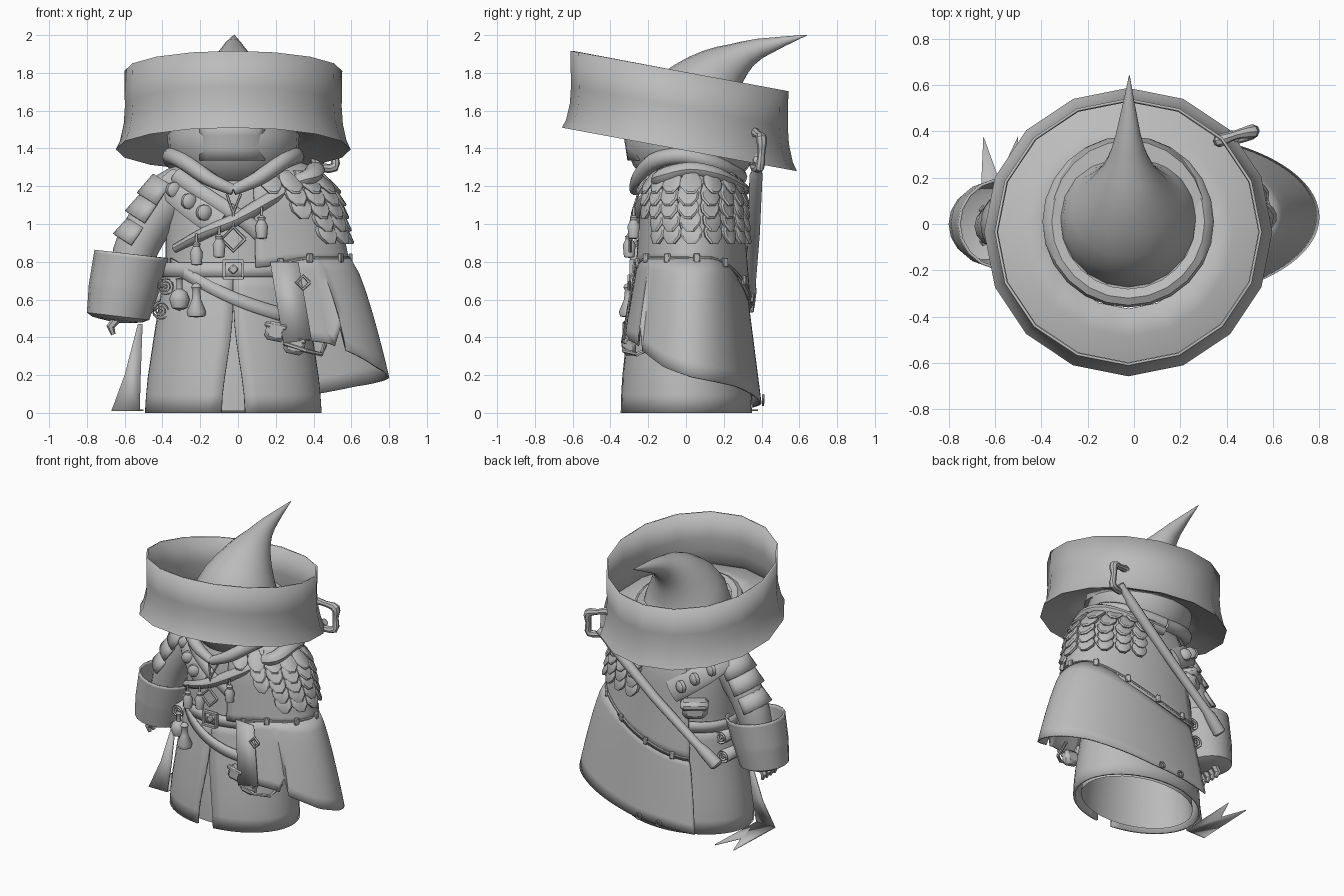
import bpy, bmesh, math
from math import sin, cos, radians, pi, sqrt
from mathutils import Vector, Matrix

if "Cube" in bpy.data.objects:
    bpy.data.objects.remove(bpy.data.objects["Cube"])

grey = bpy.data.materials.new("plain grey")
grey.use_nodes = True
grey.diffuse_color = (0.5, 0.5, 0.5, 1)
grey.node_tree.nodes["Principled BSDF"].inputs["Base Color"].default_value = (0.5, 0.5, 0.5, 1)


# ---- helpers ----
def finish(name, bm, thick=0):
    bmesh.ops.remove_doubles(bm, verts=bm.verts, dist=0.0005)
    bmesh.ops.recalc_face_normals(bm, faces=bm.faces)
    me = bpy.data.meshes.new(name)
    bm.to_mesh(me)
    bm.free()
    ob = bpy.data.objects.new(name, me)
    bpy.context.collection.objects.link(ob)
    me.materials.append(grey)
    bpy.ops.object.select_all(action='DESELECT')
    ob.select_set(True)
    bpy.context.view_layer.objects.active = ob
    bpy.ops.object.shade_smooth_by_angle(angle=radians(40))
    if thick:
        ob.modifiers.new("thickness", 'SOLIDIFY').thickness = thick
    return ob


def sheet(name, nu, nv, func, thick=0, caps=False):
    """Grid surface from func(u, v), both 0..1."""
    bm = bmesh.new()
    rows = [[bm.verts.new(func(i / nu, j / nv)) for i in range(nu + 1)] for j in range(nv + 1)]
    for a, b in zip(rows, rows[1:]):
        for i in range(nu):
            bm.faces.new((a[i], a[i + 1], b[i + 1], b[i]))
    if caps:
        for row in (rows[0], rows[-1]):
            bm.faces.new(row[:-1])
    return finish(name, bm, thick)


def at(table, x):
    """Linear lookup of a value tuple from rows of (key, values...)."""
    if x <= table[0][0]:
        return table[0][1:]
    for p, q in zip(table, table[1:]):
        if x <= q[0]:
            f = (x - p[0]) / (q[0] - p[0])
            return [a + (b - a) * f for a, b in zip(p[1:], q[1:])]
    return table[-1][1:]


def lathe(name, profile, loc, n=12, thick=0, shear=0, matrix=Matrix()):
    keys = [(i,) + p for i, p in enumerate(profile)]

    def f(u, v):
        r, z = at(keys, v * (len(profile) - 1))
        x, y = r * cos(2 * pi * u), r * sin(2 * pi * u)
        return Vector(loc) + matrix @ Vector((x, y, z - shear * y))
    return sheet(name, n, len(profile) - 1, f, thick)


def rounded(p, steps):
    """Catmull-Rom points through a list of 4D vectors."""
    out = []
    for i in range(len(p) - 1):
        a, b, c, d = p[max(i - 1, 0)], p[i], p[i + 1], p[min(i + 2, len(p) - 1)]
        for t in [k / steps for k in range(steps)]:
            out.append(b + (c - a) * t / 2 + (a * 2 - b * 5 + c * 4 - d) * t * t / 2
                       + (b * 3 - a - c * 3 + d) * t ** 3 / 2)
    return out + [p[-1]]


def tube(name, path, radii, n=8, caps=True, flat=1, steps=1, ref=(0, 1, .01)):
    radii = [radii] * len(path) if isinstance(radii, (int, float)) else radii
    pts = rounded([Vector((*p, r)) for p, r in zip(path, radii)], steps)

    def f(u, v):
        i = round(v * (len(pts) - 1))
        t = (pts[min(i + 1, len(pts) - 1)] - pts[max(i - 1, 0)]).to_3d().normalized()
        side = t.cross(Vector(ref)).normalized()
        up = side.cross(t)
        return pts[i].to_3d() + pts[i].w * (side * cos(2 * pi * u) + up * sin(2 * pi * u) * flat)
    return sheet(name, n, len(pts) - 1, f, caps=caps)


def box(name, loc, size, rot=(0, 0, 0), bevel=0.0):
    bm = bmesh.new()
    bmesh.ops.create_cube(bm, size=1, matrix=Matrix.Diagonal((*size, 1)))
    ob = finish(name, bm)
    ob.location, ob.rotation_euler = loc, [radians(a) for a in rot]
    if bevel:
        ob.modifiers.new("bevel", 'BEVEL').width = bevel
    return ob


def plate(name, corners):
    bm = bmesh.new()
    bm.faces.new([bm.verts.new(c) for c in corners])
    return finish(name, bm, .008)


# ---- body ellipses: height, half width, half depth, centre y ----
ROBE = [(0, .465, .345, 0), (.15, .455, .34, 0), (.45, .41, .31, .005), (.75, .36, .275, .02), (1, .36, .27, .03),
        (1.2, .36, .25, .03), (1.3, .3, .2, .03), (1.36, .2, .14, .02)]
MANTLE = [(.5, .62, .32, .03), (.8, .56, .295, .03), (.95, .53, .285, .03), (1.1, .5, .275, .03),
          (1.2, .46, .255, .03), (1.27, .4, .22, .03), (1.33, .32, .15, .03), (1.36, .2, .1, .02)]


def ring_point(table, cx, t, z, off):
    a, b, cy = at(table, z)
    return Vector((cx + (a + off) * cos(t), cy + (b + off) * sin(t), z))


def robe(t, z, off=0.0):
    return ring_point(ROBE, -.025, t, z, off)


def mantle(t, z, off=0.0):
    return ring_point(MANTLE, .03, t, z, off)


def front(x, z, off=.02, side=-1):
    """Point on the front (or, with side 1, the back) of the robe."""
    a, b, cy = at(ROBE, z)
    return Vector((x, cy + side * (b * sqrt(max(0, 1 - ((x + .025) / a) ** 2)) + off), z))


def ease(x):
    x = min(1, max(0, x))
    return x * x * (3 - 2 * x)


# ---- robe: torso, inner skirt, outer skirt split at the front ----
sheet("torso", 32, 10, lambda u, v: robe(2 * pi * u, .7 + .66 * v))
sheet("inner_skirt", 32, 6, lambda u, v: robe(2 * pi * u, .01 + .75 * v, -.05))


def skirt(u, v):
    gap = .13 * (1 - ease(v * 1.3)) + .005
    return robe(-pi / 2 + gap + u * (2 * pi - 2 * gap), .75 * v, .004)


sheet("outer_skirt", 40, 8, skirt, .015)

# ---- cape over the left arm and back ----
T0, T1 = radians(-75), radians(117)


def seam(t):
    return .82 - .03 * ease((-t - .9) / .4) - .27 * ease((t - .3) / 1.7)


def hem(t):
    return at([(T0, .40), (-.95, .37), (-.4, .24), (0, .19), (.7, .14), (1.4, .06), (T1, .03)], t)[0]


def lower_cape(u, v):
    t = T0 + (T1 - T0) * u
    top, low = seam(t), hem(t)
    if round(u * 64) == 9:      # torn notch in the hem
        low += .12
    z = top + (low - top) * v
    a = .565 + .205 * v ** .72
    b = .30 + .07 * v
    return Vector((.03 + a * cos(t), .03 + b * sin(t), z))


sheet("lower_cape", 64, 8, lower_cape, .01)
sheet("shoulder_mantle", 40, 12, lambda u, v: mantle(T0 - .15 + (T1 - T0 + .15) * u,
      1.36 + (seam(T0 + (T1 - T0) * u) - .02 - 1.36) * v), .01)
tube("cape_seam", [mantle(t, seam(t), .004) for t in [T0 + (T1 - T0) * i / 24 for i in range(25)]], .008, 6)
for d in (-70, -52, -25, 5, 35, 62, 85, 105):
    t = radians(d)
    box("seam_clip", mantle(t, seam(t), .012), (.02, .035, .05), (0, 0, d), .005)
for d in (85, 97):
    t = radians(d)
    p = lower_cape((t - T0) / (T1 - T0), .97)
    ring = [p + Vector((.02 * cos(k), .012, .02 * sin(k))) for k in [i * pi / 4 for i in range(9)]]
    tube("hem_ring", ring, .007, 6, False)

# ---- shoulder scales: domed hexagons in overlapping rows ----
bm = bmesh.new()
HEX = [(-.3, .5), (.3, .5), (.49, .1), (.45, -.15), (.16, -.47), (-.16, -.47), (-.45, -.15), (-.49, .1)]


def arc_step(t, z):
    a, b, _ = at(MANTLE, z)
    return .11 / sqrt((a * sin(t)) ** 2 + (b * cos(t)) ** 2)


for r in range(5):
    z = 1.22 - .067 * r
    t = radians(-72 + 9 * r)
    if r % 2:
        t += arc_step(t, z) / 2
    while t < radians(82):
        w = arc_step(t, z)
        rings = [[bm.verts.new(mantle(t + u * w * s, z + .125 * v * s, k + .03 * (.5 - v * s)))
                  for u, v in HEX] for s, k in ((1, -.01), (1, .012), (.8, .02))]
        bm.faces.new(rings[2])
        for lower, upper in zip(rings, rings[1:]):
            for i in range(8):
                j = (i + 1) % 8
                bm.faces.new((lower[i], lower[j], upper[j], upper[i]))
        t += w
finish("shoulder_scales", bm)

# ---- cowl and crossed folds ----
neck = [(0, -.27, 1.18), (.13, -.25, 1.24), (.26, -.17, 1.33), (.33, -.02, 1.36), (.3, .14, 1.32),
        (.16, .25, 1.27), (0, .28, 1.25)]
for s in (-1, 1):
    tube("cowl_roll", [(-.025 + s * x, y, z) for x, y, z in neck], [.03, .04, .045, .045, .045, .045, .045], 10,
         steps=4, ref=(0, 0, 1))
tube("chest_fold", [front(-.33, .87, .0), front(-.16, .96), front(0, 1.03, .015), front(.15, 1.12, .015),
                    front(.27, 1.2, .02), (.38, -.12, 1.25), (.41, .02, 1.29), (.37, .16, 1.26), (.2, .27, 1.2),
                    (0, .3, 1.18)], [.03, .04, .045, .05, .055, .055, .05, .05, .045, .04], 10,
     flat=.8, steps=4, ref=(0, 0, 1))
tube("chest_fold_under", [front(.19, .86), front(.08, .98), front(-.03, 1.06), front(-.2, 1.17, .01),
                          (-.33, -.1, 1.26)], .04, 8, flat=.5, steps=3)

# ---- head in its hood, face cover and hat ----
lathe("hood", [(0, 1.17), (.13, 1.18), (.24, 1.23), (.31, 1.31), (.345, 1.4), (.35, 1.47), (.33, 1.54), (0, 1.56)],
      (-.025, .03, 0), 24)
sheet("face_cover", 8, 3, lambda u, v: Vector((-.03 + .205 * sin((u - .5) * 2),
      -.12 - .03 * v - .19 * cos((u - .5) * 1.7), 1.335 + .2 * v)), .02)
lathe("hat_brim", [(.33, 1.49), (.45, 1.46), (.55, 1.42), (.622, 1.395), (.6, 1.44), (.58, 1.53), (.574, 1.62),
                   (.577, 1.81)], (-.025, -.035, 0), 16, .012, .185)
lathe("hat_band", [(.3, 1.48), (.355, 1.48), (.37, 1.51), (.36, 1.54), (.33, 1.56), (.29, 1.55)],
      (-.025, .01, 0), 24, 0, .185)
tube("hat_crown", [(-.025, .02, 1.48), (-.025, .04, 1.6), (-.025, .11, 1.72), (-.025, .19, 1.81), (-.025, .28, 1.875),
                   (-.025, .39, 1.93), (-.02, .64, 2)], [.3, .28, .21, .145, .09, .053, .002], 20, steps=2)

# ---- right arm with wrapped plates, cuff, hand ----
tube("right_arm", [(-.25, .02, 1.19), (-.36, .01, 1.15), (-.47, 0, 1.0), (-.55, 0, .84), (-.6, -.01, .62)],
     [.13, .13, .12, .115, .09], 14, steps=3)
for x, z, length, r in ((-.37, 1.14, .13, .135), (-.435, 1.04, .12, .135), (-.51, .92, .11, .125)):
    along, out = Vector((-.53, 0, -.85)), Vector((-.85, 0, .53))

    def wrap(u, v):
        ang = (u - .5) * 2.7
        return (Vector((x, 0, z)) + along * length * (v - .5)
                + (out * cos(ang) + Vector((0, 1, 0)) * sin(ang)) * (r + .02 * v))
    sheet("arm_plate", 10, 2, wrap, .014)
CUFF = [(0, -.64, .0), (.05, -.64, .13), (.1, -.635, .165), (.5, -.605, .185), (1, -.56, .2)]


def cuff(u, v):
    cx, r = at(CUFF, v)
    x = r * cos(2 * pi * u)
    return Vector((cx + x, r * sin(2 * pi * u), .475 + .365 * v - .12 * x))


sheet("right_cuff", 18, 20, cuff, .012)
for i in range(4):
    y = -.075 + .045 * i
    tube("finger", [(-.64, y, .5), (-.675, y, .455), (-.66, y, .415)], [.024, .022, .012], 6)

# ---- studded straps, front and back of the right shoulder ----
for side in (-1, 1):
    tube("studded_strap", [(-.39, side * .07 + .02, 1.24), front(-.3, 1.15, .015, side), front(-.2, 1.07, .02, side),
                           front(-.1, 1.0, .015, side)], .075, 8, flat=.3, steps=3)
    for x, z in ((-.345, 1.18), (-.265, 1.12), (-.185, 1.06)):
        lathe("stud", [(.042, 0), (.042, .025), (.03, .037), (0, .042)], front(x, z, .035, side), 12, 0, 0,
              Matrix.Rotation(radians(-25 * side), 3, 'Z') @ Matrix.Rotation(radians(-90 * side), 3, 'X'))

# ---- belts and buckle ----
sheet("waist_belt", 32, 1, lambda u, v: robe(2 * pi * u, .72 + .075 * v, .018), .012)
sheet("slung_belt", 16, 1, lambda u, v: front(-.36 + .62 * u, .75 - .27 * u - .03 * sin(pi * u) + .07 * v, .022), .012)
for z in (.715, .805):
    box("buckle_bar", front(-.025, z, .035), (.11, .025, .015))
for x in (-.075, .025):
    box("buckle_side", front(x, .76, .035), (.015, .025, .1))
box("buckle_gem", front(-.025, .76, .03), (.042, .02, .042), (0, 45, 0), .006)

# ---- pendants, diamonds and laces ----
for c, s in ((front(-.025, .92, .05), .063), (Vector((.345, -.3, .69)), .035)):
    ring = [c + Vector((s * cos(k * pi / 2), 0, s * sin(k * pi / 2))) for k in range(5)]
    tube("diamond_frame", ring, .01, 6, False)
for x in (-.06, .015):
    tube("neck_lace", [front(x, 1.16, .03), front(-.025, 1.06, .05), front(-.025, .98, .05)], .007, 6)
BAG = [(0, -.07), (.028, -.065), (.034, 0), (.018, .03), (.022, .045), (.008, .055), (.006, .1)]
ROUND = [(0, -.06), (.04, -.045), (.055, 0), (.04, .04), (.016, .055), (.016, .1), (.022, .11), (0, .115)]
FLASK = [(0, -.075), (.045, -.07), (.052, -.045), (.025, .02), (.02, .07), (.028, .085), (.02, .1), (0, .11)]
for name, prof, x, z in (("tassel", BAG, -.22, .85), ("tassel", BAG, .125, .99), ("tassel", BAG, -.1, .89),
                         ("round_bottle", ROUND, -.31, .6), ("flask", FLASK, -.22, .58)):
    lathe(name, prof, front(x, z, .06), 12)

# ---- rolled scrolls and pouches on the right hip ----
for x, y, z in ((-.385, -.1, .67), (-.41, -.09, .54)):
    for r in (.045, .028, .012):
        lathe("scroll_layer", [(r, -.05), (r, .25)], (x, y, z), 12, .006, 0, Matrix.Rotation(radians(-88), 3, 'X'))
box("back_pouch", (-.26, .27, .9), (.17, .1, .13), (0, 0, 35), .035)
box("back_pouch_flap", (-.265, .28, .94), (.185, .11, .06), (0, 0, 35), .02)

# ---- pouches, tags and the loose panel under the cape ----
plate("front_panel", [(.17, -.27, .8), (.32, -.28, .8), (.39, -.33, .39), (.24, -.345, .37)])
for x, z in ((.2, .43), (.3, .36)):
    box("low_pouch", (x, -.3, z), (.11, .07, .1), (0, 12, 0), .02)
    box("low_pouch_flap", (x, -.32, z + .03), (.12, .03, .03), (0, 12, 0), .008)
tube("low_strap", [(.24, -.33, .37), (.36, -.33, .33), (.44, -.26, .31), (.46, -.15, .36)], .012, 6)

# ---- swallowtail ribbon behind the right hand ----
plate("ribbon", [(-.53, .0, .47), (-.505, .0, .47), (-.515, -.03, .2), (-.52, -.07, .01), (-.67, -.07, .01),
                 (-.6, -.03, .2)])
plate("ribbon_tail", [(-.67, -.07, .01), (-.52, -.07, .01), (-.5, .38, .01), (-.585, .2, .01), (-.65, .38, .01)])

# ---- staff slung across the back, with a looped handle ----
tube("staff", [(.44, .38, 1.34), (.36, .375, 1.27), (.34, .37, 1.25), (.0, .36, .95), (-.34, .34, .68),
               (-.38, .335, .65), (-.47, .32, .57), (-.48, .32, .56)],
     [.025, .03, .036, .032, .03, .04, .045, .03], 10)
tube("staff_handle_loop", [(.42, .36, 1.31), (.38, .36, 1.4), (.37, .36, 1.48), (.44, .385, 1.47), (.51, .4, 1.45),
                           (.51, .4, 1.38), (.51, .39, 1.3), (.42, .36, 1.3)],
     [.025, .02, .028, .02, .03, .02, .025, .022], 8, steps=3)
